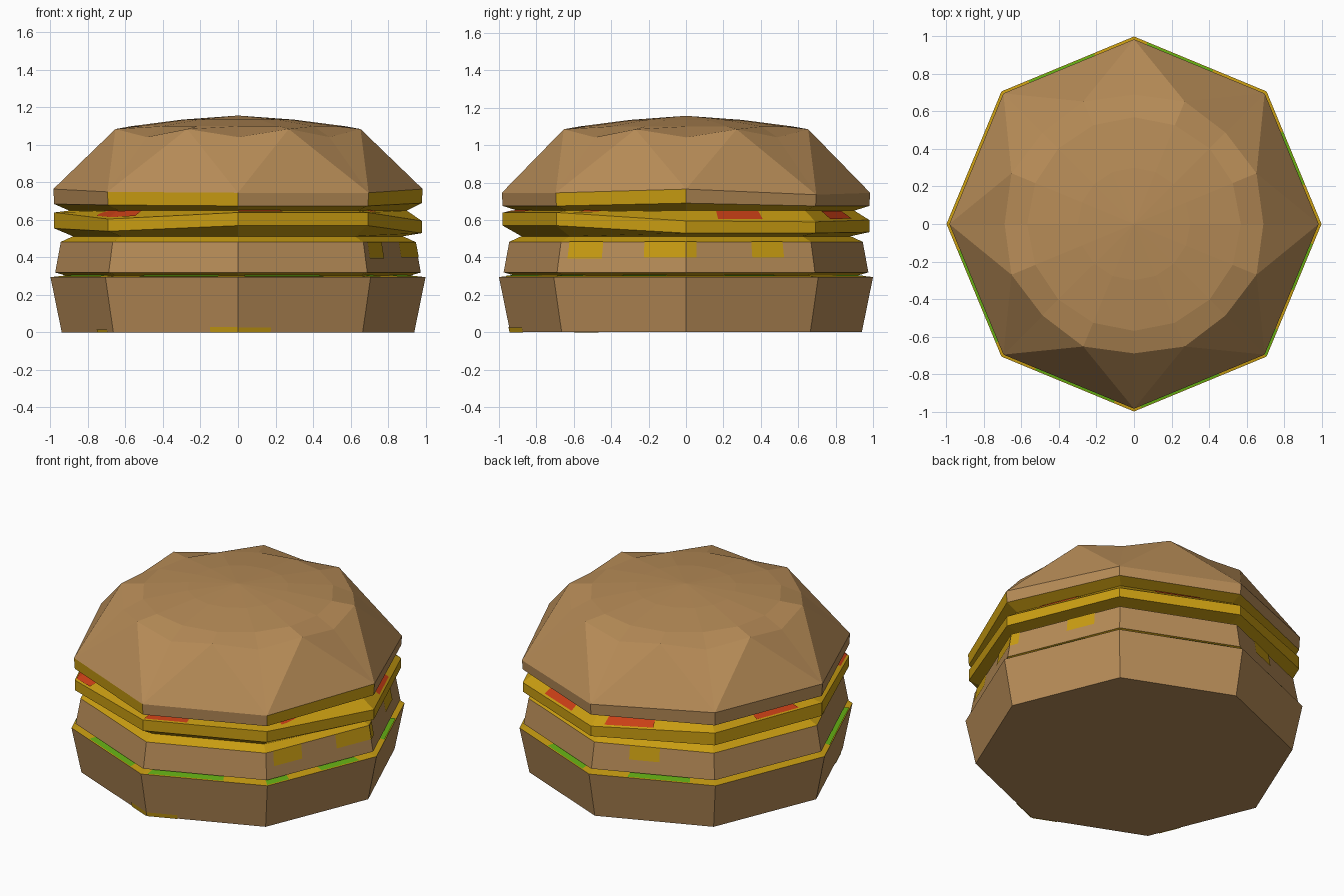
import bpy, bmesh, math
from mathutils import Vector

if "Cube" in bpy.data.objects:
    bpy.data.objects.remove(bpy.data.objects["Cube"])

def mat(name, c):
    m = bpy.data.materials.new(name)
    m.diffuse_color = (*c, 1)
    m.use_nodes = True
    m.node_tree.nodes["Principled BSDF"].inputs["Base Color"].default_value = m.diffuse_color
    return m

MATS = [mat("bread tan", (0.47, 0.26, 0.095)),
        mat("cheese yellow", (0.59, 0.34, 0.006)),
        mat("lettuce green", (0.13, 0.43, 0.007)),
        mat("tomato red", (0.59, 0.05, 0.008))]
TAN, YEL, GRN, RED = range(4)

def ring(r, z, n=8):
    """Ring of n points; z is one height or one height per corner."""
    zs = z if isinstance(z, (list, tuple)) else [z] * n
    return [Vector((r * math.cos(2 * math.pi * i / n),
                    r * math.sin(2 * math.pi * i / n), zs[i])) for i in range(n)]

def finish(bm, name):
    bmesh.ops.remove_doubles(bm, verts=bm.verts, dist=1e-5)
    me = bpy.data.meshes.new(name)
    bm.to_mesh(me)
    bm.free()
    for m in MATS:
        me.materials.append(m)
    ob = bpy.data.objects.new(name, me)
    bpy.context.collection.objects.link(ob)
    return ob

def loft(bm, rings, colours):
    """Join rings with flat faces, one colour rule per band."""
    vs = [[bm.verts.new(p) for p in r] for r in rings]
    for k, c in enumerate(colours):
        for i in range(8):
            j = (i + 1) % 8
            f = bm.faces.new((vs[k][i], vs[k][j], vs[k + 1][j], vs[k + 1][i]))
            f.material_index = c[i] if isinstance(c, list) else c
    return vs

def patches(name, lo, hi, colour, spots):
    """Thin coloured plates on a band: (side, u0, u1, v0, v1)."""
    bm = bmesh.new()
    for i, u0, u1, v0, v1 in spots:
        j = (i + 1) % 8
        nrm = (lo[j] - lo[i]).cross(hi[i] - lo[i]).normalized() * 0.004
        pt = lambda u, v: lo[i].lerp(lo[j], u).lerp(hi[i].lerp(hi[j], u), v) + nrm
        f = bm.faces.new([bm.verts.new(pt(u, v)) for u, v in
                          ((u0, v0), (u1, v0), (u1, v1), (u0, v1))])
        f.material_index = colour
    finish(bm, name)

# Shared rings of the stack
base, bun_rim = ring(0.94, 0), ring(1.0, 0.295)
pinch1 = ring(0.92, 0.304)
patty_lo, patty_hi = ring(0.975, 0.32), ring(0.945, 0.483)
pinch2 = ring(0.88, 0.513)
cheese_lo = ring(0.98, [.53, .53, .535, .55, .555, .54, .57, .57])
cheese_hi = ring(0.98, [.595, .59, .60, .63, .64, .605, .64, .64])
pinch3 = ring(0.90, 0.65)
top_lo = ring(0.98, [.69, .675, .675, .68, .685, .68, .675, .675])
top_hi = ring(0.985, [.765, .735, .745, .765, .765, .75, .745, .745])

# Bottom bun
bm = bmesh.new()
vs = loft(bm, [base, bun_rim, pinch1], [TAN, YEL])
bm.faces.new(vs[0][::-1]).material_index = TAN
finish(bm, "bottom_bun")

# Patty
bm = bmesh.new()
loft(bm, [pinch1, patty_lo, patty_hi, pinch2], [YEL, TAN, YEL])
finish(bm, "patty")

# Cheese slice
bm = bmesh.new()
loft(bm, [pinch2, cheese_lo, cheese_hi, pinch3], [YEL, YEL, YEL])
finish(bm, "cheese")

# Top bun: rim band, sloped crown with 16-sided edge, shallow cap
bm = bmesh.new()
rim_colours = [TAN, TAN, TAN, TAN, TAN, YEL, TAN, YEL]
vs = loft(bm, [pinch3, top_lo, top_hi], [YEL, rim_colours])
v = vs[2]
edge = ring(0.69, 0, 16)
for k, p in enumerate(edge):
    if k % 2:
        p.x, p.y, p.z = p.x * 1.025, p.y * 1.025, 1.085
    else:
        p.z = 1.042
w = [bm.verts.new(p) for p in edge]
inner = [bm.verts.new(p) for p in ring(0.57, 1.1, 16)]
mid = [bm.verts.new(p) for p in ring(0.3, 1.135, 16)]
tip = bm.verts.new((0, 0, 1.157))
for i in range(8):
    j, a, b, c = (i + 1) % 8, 2 * i, 2 * i + 1, (2 * i + 2) % 16
    for tri in ((v[i], w[b], w[a]), (v[i], v[j], w[b]), (v[j], w[c], w[b])):
        bm.faces.new(tri)
for i in range(16):
    j = (i + 1) % 16
    bm.faces.new((w[i], w[j], inner[j], inner[i]))
    bm.faces.new((inner[i], inner[j], mid[j], mid[i]))
    bm.faces.new((mid[i], mid[j], tip))
finish(bm, "top_bun")

# Coloured filling spots
patches("lettuce", bun_rim, pinch1, GRN,
        [(7, 0.0, 0.2, 0.05, 0.95), (7, 0.5, 0.85, 0.05, 0.95), (6, 0.05, 0.65, 0.05, 0.95),
         (5, 0.25, 0.85, 0.05, 0.95), (4, 0.2, 0.9, 0.05, 0.95), (2, 0.3, 0.8, 0.05, 0.95),
         (1, 0.4, 0.9, 0.05, 0.95), (0, 0.3, 0.7, 0.05, 0.95)])
patches("tomato", cheese_hi, pinch3, RED,
        [(0, 0.25, 0.6, 0.15, 0.9), (1, 0.3, 0.7, 0.15, 0.9), (2, 0.1, 0.5, 0.15, 0.9),
         (3, 0.4, 0.8, 0.15, 0.9), (4, 0.75, 1.0, 0.15, 0.9), (5, 0.0, 0.2, 0.15, 0.9),
         (6, 0.0, 0.35, 0.15, 0.9), (7, 0.15, 0.3, 0.15, 0.9)])
patches("melted_cheese", patty_lo, patty_hi, YEL,
        [(7, 0.07, 0.34, 0.45, 1), (7, 0.67, 1.0, 0.48, 1), (0, 0.0, 0.08, 0.48, 1),
         (0, 0.52, 0.77, 0.48, 1), (2, 0.3, 0.55, 0.48, 1)])
patches("cheese_drips", base, bun_rim, YEL,
        [(5, 0.78, 1.0, 0, 0.1), (6, 0.0, 0.26, 0, 0.09), (4, 0.7, 0.9, 0, 0.06)])
